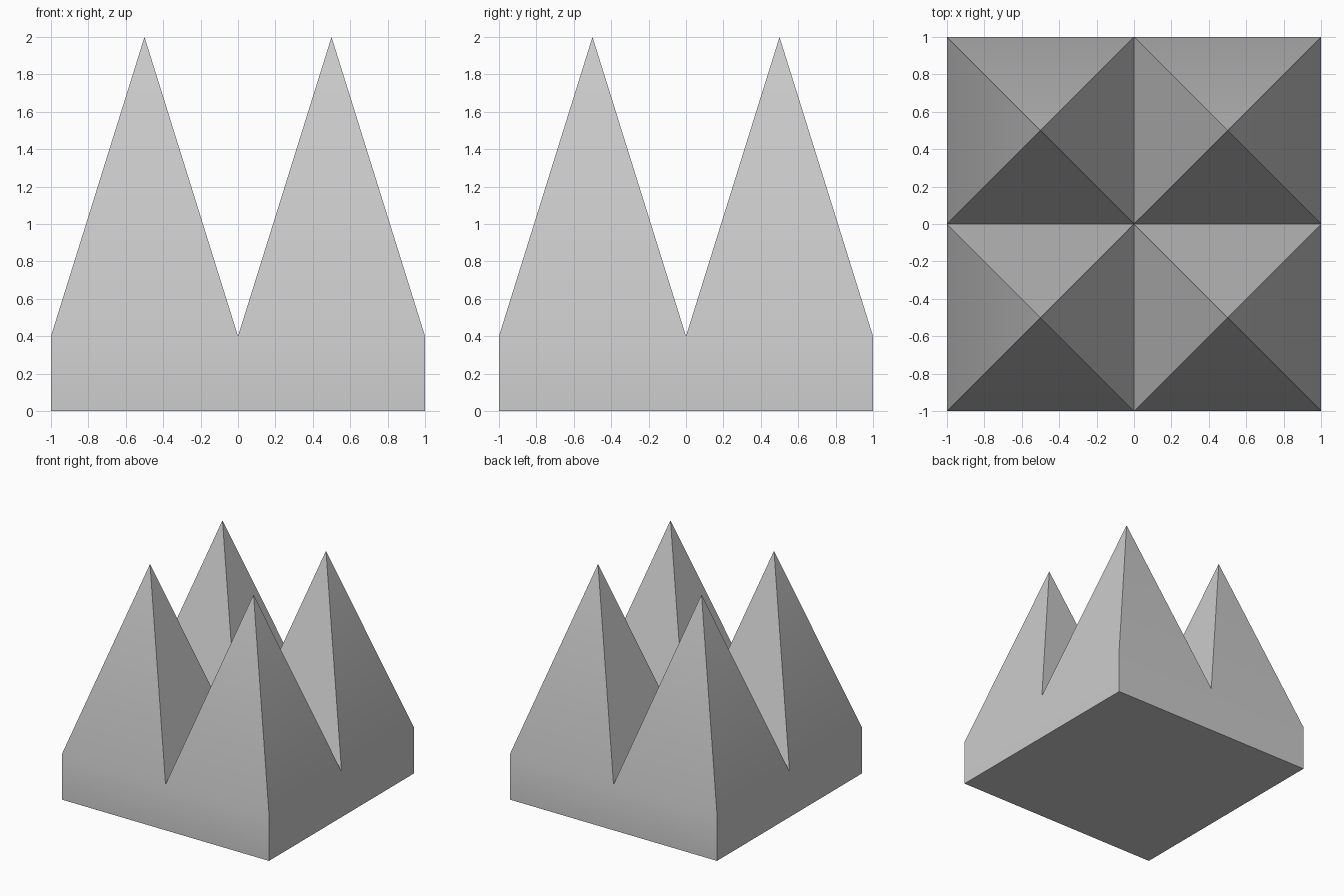
import bpy, bmesh

if "Cube" in bpy.data.objects:
    bpy.data.objects.remove(bpy.data.objects["Cube"])

BASE_H, PEAK_H = 0.4, 2.0

bm = bmesh.new()

# 2 x 2 grid at the top of the base
bmesh.ops.create_grid(bm, x_segments=2, y_segments=2, size=1.0)
for v in bm.verts:
    v.co.z = BASE_H
cells = bm.faces[:]

# Base walls and underside
rim = [e for e in bm.edges if e.is_boundary]
walls = bmesh.ops.extrude_edge_only(bm, edges=rim)["geom"]
for v in walls:
    if isinstance(v, bmesh.types.BMVert):
        v.co.z = 0.0
bmesh.ops.edgeloop_fill(bm, edges=[e for e in bm.edges if e.is_boundary])

# Raise every grid cell into a four-sided peak
for v in bmesh.ops.poke(bm, faces=cells)["verts"]:
    v.co.z = PEAK_H

bmesh.ops.recalc_face_normals(bm, faces=bm.faces[:])
mesh = bpy.data.meshes.new("spiked_block")
bm.to_mesh(mesh)
bm.free()

block = bpy.data.objects.new("spiked_block", mesh)
bpy.context.collection.objects.link(block)

# Soft shading where the peaks meet the walls, sharp elsewhere
bpy.context.view_layer.objects.active = block
block.select_set(True)
bpy.ops.object.shade_smooth_by_angle(angle=0.5236)
